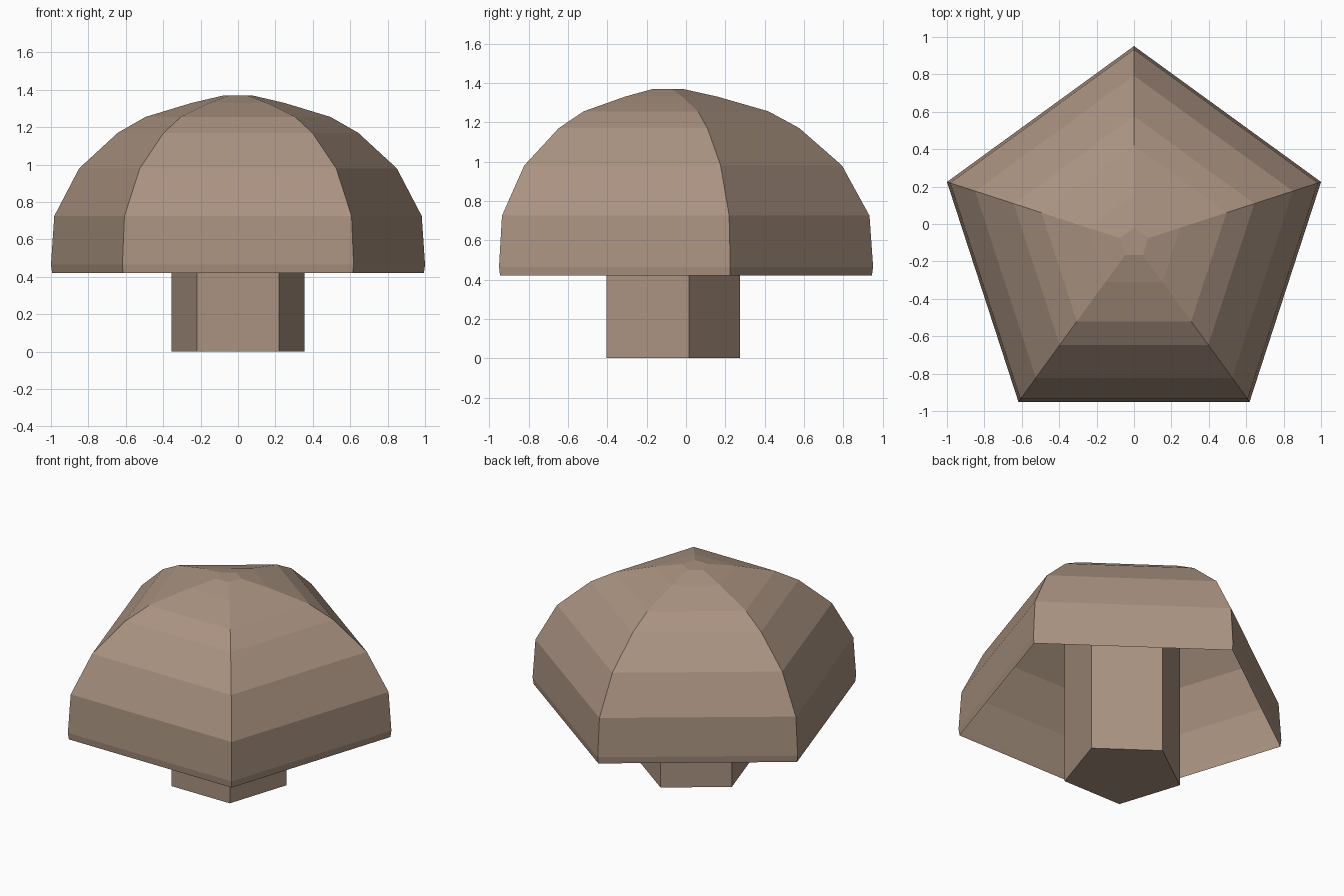
import bpy
import bmesh
from math import sin, cos, tau

cube = bpy.data.objects.get("Cube")
if cube:
    bpy.data.objects.remove(cube, do_unlink=True)

SIDES = 5
CENTRE_Y = -0.10

# Single earthy colour
brown = bpy.data.materials.new("warm_brown")
brown.use_nodes = True
colour = (0.40, 0.29, 0.22, 1.0)
brown.diffuse_color = colour
shader = next(n for n in brown.node_tree.nodes if n.type == "BSDF_PRINCIPLED")
shader.inputs["Base Color"].default_value = colour


def pentagon_loft(name, profile, close_bottom):
    """Stack five-sided rings of (radius, height) and skin them flat."""
    bm = bmesh.new()
    rings = []
    for radius, z in profile:
        angles = [tau * i / SIDES for i in range(SIDES)]
        rings.append([bm.verts.new((radius * sin(a), radius * cos(a) + CENTRE_Y, z))
                      for a in angles])
    for low, high in zip(rings, rings[1:]):
        for i in range(SIDES):
            j = (i + 1) % SIDES
            bm.faces.new((low[j], low[i], high[i], high[j]))
    bm.faces.new(reversed(rings[-1]))
    if close_bottom:
        bm.faces.new(rings[0])
    bm.normal_update()
    mesh = bpy.data.meshes.new(name)
    bm.to_mesh(mesh)
    bm.free()
    mesh.materials.append(brown)
    obj = bpy.data.objects.new(name, mesh)
    bpy.context.collection.objects.link(obj)
    return obj


# Hollow faceted dome, open underneath
cap_profile = [(1.045, 0.42), (1.0515, 0.465), (1.033, 0.725), (0.893, 0.98),
               (0.676, 1.17), (0.52, 1.255), (0.26, 1.33), (0.08, 1.37)]
pentagon_loft("mushroom_cap", cap_profile, close_bottom=False)

# Straight stem reaching up to the inside of the dome
pentagon_loft("mushroom_stem", [(0.375, 0.0), (0.375, 1.29)], close_bottom=True)
